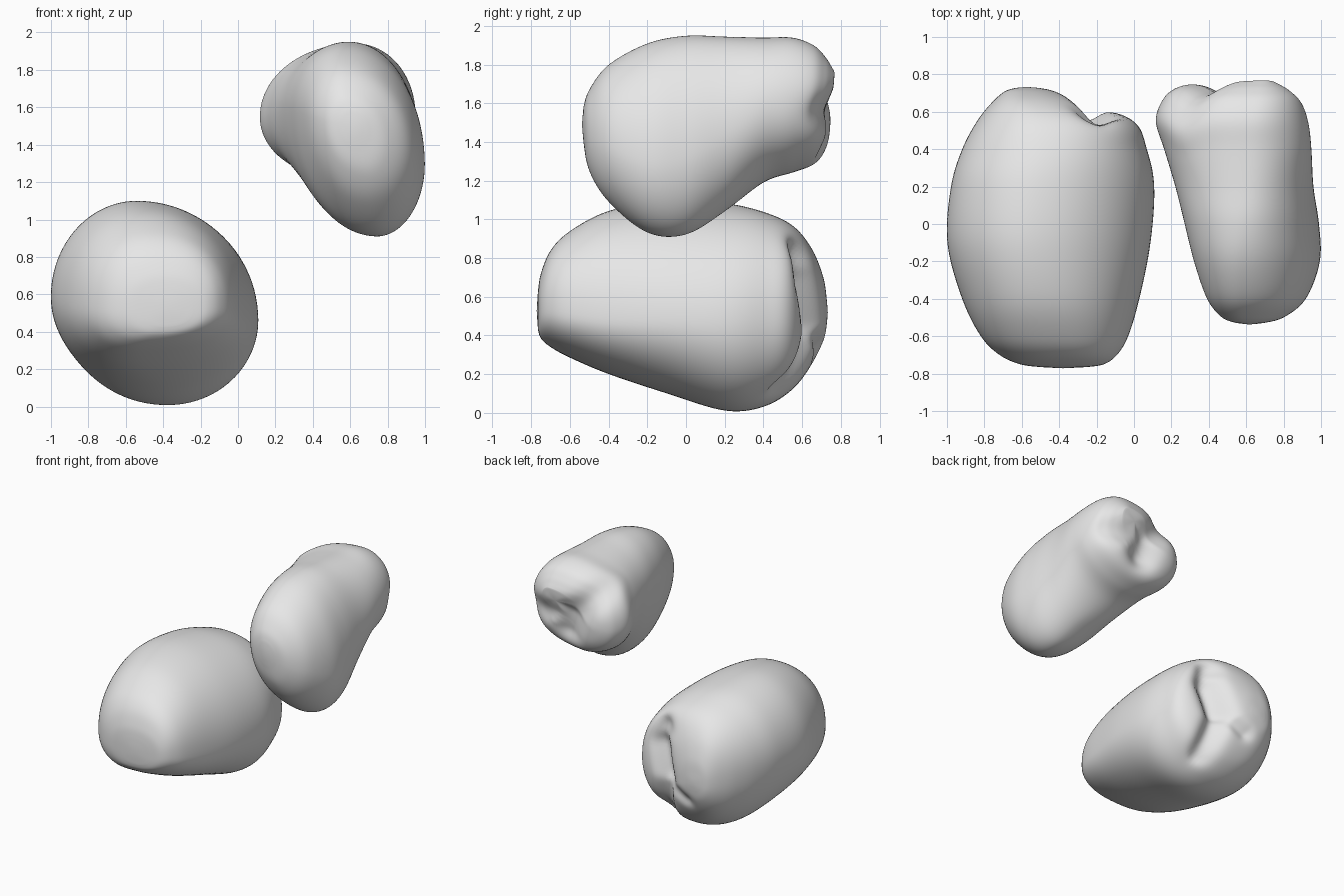
import bpy, bmesh, math
from mathutils import Vector

cube = bpy.data.objects.get("Cube")
if cube:
    bpy.data.objects.remove(cube, do_unlink=True)

# One plain grey for both stones
grey = bpy.data.materials.new("light grey")
grey.diffuse_color = (0.8, 0.8, 0.8, 1)
grey.use_nodes = True
bsdf = grey.node_tree.nodes["Principled BSDF"]
bsdf.inputs["Base Color"].default_value = (0.8, 0.8, 0.8, 1)
bsdf.inputs["Roughness"].default_value = 0.7

SIDES, STEPS = 48, 5


def catmull(p0, p1, p2, p3, t):
    return [0.5 * (2 * b + (c - a) * t + (2 * a - 5 * b + 4 * c - d) * t * t
                   + (3 * b - a - 3 * c + d) * t ** 3)
            for a, b, c, d in zip(p0, p1, p2, p3)]


def ring(section, squareness):
    """Four quarter superellipses joining the left, top, right and bottom extremes."""
    y, x0, x1, z0, z1, zl, zr, xt, xb = section
    power = 2 / (2 + squareness * y * y)
    pts = []
    for i in range(SIDES):
        a = 2 * math.pi * i / SIDES
        c, s = math.cos(a), math.sin(a)
        cx = xt if s >= 0 else xb
        cz = zr if c >= 0 else zl
        u, v = abs(c) ** power, abs(s) ** power
        pts.append(Vector((cx + u * ((x1 if c >= 0 else x0) - cx), y,
                           cz + v * ((z1 if s >= 0 else z0) - cz))))
    return pts


def segment_distance(p, a, b):
    p, a, b = Vector(p), Vector(a), Vector(b)
    d = b - a
    t = max(0, min(1, (p - a).dot(d) / d.length_squared))
    return (p - a - d * t).length


def make_stone(name, sections, grooves, tips, squareness):
    # Smoothly interpolated rings along the length
    n = len(sections)
    rows = []
    for i in range(n - 1):
        ctrl = [sections[max(0, min(n - 1, i + k))] for k in (-1, 0, 1, 2)]
        rows += [catmull(*ctrl, s / STEPS) for s in range(STEPS)]
    rows.append(sections[-1])
    bm = bmesh.new()
    loops = [[bm.verts.new(p) for p in ring(r, squareness)] for r in rows]
    for a, b in zip(loops, loops[1:]):
        for i in range(SIDES):
            j = (i + 1) % SIDES
            bm.faces.new((a[i], a[j], b[j], b[i]))
    # Rounded tips
    for loop, tip_y in ((loops[0], tips[0]), (loops[-1], tips[1])):
        mid = sum((v.co for v in loop), Vector()) / SIDES
        pole = bm.verts.new((mid.x, tip_y, mid.z))
        for i in range(SIDES):
            bm.faces.new((loop[i], loop[(i + 1) % SIDES], pole))
    # Grooves pressed into the back end, fading out along the length
    for v in bm.verts:
        w = max(0, min(1, (v.co.y - 0.2) / 0.35))
        w = w * w * (3 - 2 * w)
        push = 0
        for a, b, width, depth in grooves:
            d = segment_distance((v.co.x, v.co.z), a, b)
            push = max(push, depth * math.exp(-(d / width) ** 2))
        v.co.y -= push * w
    bmesh.ops.recalc_face_normals(bm, faces=bm.faces)
    mesh = bpy.data.meshes.new(name)
    bm.to_mesh(mesh)
    bm.free()
    mesh.materials.append(grey)
    mesh.polygons.foreach_set("use_smooth", [True] * len(mesh.polygons))
    obj = bpy.data.objects.new(name, mesh)
    bpy.context.collection.objects.link(obj)
    sub = obj.modifiers.new("Smooth", "SUBSURF")
    sub.levels = sub.render_levels = 1


# Section: y, x min, x max, z min, z max, z of left, z of right, x of top, x of bottom
lower_sections = [
    (-0.765, -0.50, -0.25, 0.43, 0.63, 0.53, 0.52, -0.38, -0.40),
    (-0.75, -0.61, -0.16, 0.385, 0.72, 0.53, 0.53, -0.39, -0.44),
    (-0.70, -0.72, -0.09, 0.34, 0.84, 0.53, 0.53, -0.41, -0.49),
    (-0.60, -0.82, -0.03, 0.285, 0.94, 0.54, 0.51, -0.45, -0.51),
    (-0.40, -0.92, 0.03, 0.20, 1.045, 0.55, 0.48, -0.50, -0.49),
    (-0.10, -1.00, 0.09, 0.10, 1.10, 0.58, 0.47, -0.54, -0.43),
    (0.20, -0.98, 0.11, 0.01, 1.085, 0.60, 0.46, -0.52, -0.38),
    (0.40, -0.92, 0.07, 0.03, 1.04, 0.59, 0.48, -0.48, -0.40),
    (0.55, -0.84, 0.00, 0.12, 0.97, 0.57, 0.50, -0.48, -0.44),
    (0.65, -0.76, -0.24, 0.25, 0.85, 0.54, 0.50, -0.55, -0.52),
    (0.71, -0.69, -0.42, 0.37, 0.70, 0.52, 0.50, -0.58, -0.56),
    (0.728, -0.63, -0.51, 0.46, 0.58, 0.52, 0.51, -0.58, -0.57),
]
upper_sections = [
    (-0.53, 0.55, 0.69, 1.40, 1.58, 1.51, 1.48, 0.60, 0.63),
    (-0.50, 0.47, 0.80, 1.25, 1.67, 1.52, 1.42, 0.58, 0.68),
    (-0.40, 0.39, 0.92, 1.09, 1.80, 1.55, 1.38, 0.57, 0.70),
    (-0.20, 0.32, 0.995, 0.93, 1.91, 1.58, 1.30, 0.57, 0.73),
    (0.00, 0.27, 0.99, 0.92, 1.95, 1.59, 1.32, 0.59, 0.74),
    (0.20, 0.22, 0.96, 1.04, 1.945, 1.58, 1.44, 0.61, 0.68),
    (0.40, 0.16, 0.95, 1.19, 1.94, 1.56, 1.56, 0.62, 0.56),
    (0.55, 0.115, 0.935, 1.24, 1.94, 1.55, 1.58, 0.63, 0.50),
    (0.66, 0.15, 0.90, 1.28, 1.90, 1.53, 1.60, 0.65, 0.46),
    (0.72, 0.21, 0.84, 1.34, 1.84, 1.53, 1.62, 0.66, 0.45),
    (0.752, 0.31, 0.78, 1.43, 1.79, 1.56, 1.66, 0.67, 0.48),
    (0.768, 0.50, 0.74, 1.58, 1.76, 1.66, 1.69, 0.68, 0.62),
]

# Grooves: start (x, z), end (x, z), width, depth
make_stone("lower_stone", lower_sections, [
    ((-0.22, 0.82), (-0.18, 0.70), 0.07, 0.09),
    ((-0.20, 0.68), (-0.27, 0.45), 0.08, 0.14),
    ((-0.27, 0.45), (-0.20, 0.15), 0.07, 0.10),
    ((-0.27, 0.45), (-0.48, 0.34), 0.05, 0.04),
], (-0.772, 0.733), 0.6)
make_stone("upper_stone", upper_sections, [
    ((0.28, 1.80), (0.50, 1.57), 0.10, 0.07),
    ((0.50, 1.57), (0.54, 1.44), 0.11, 0.09),
    ((0.52, 1.56), (0.85, 1.56), 0.09, 0.05),
], (-0.538, 0.772), 0.1)
